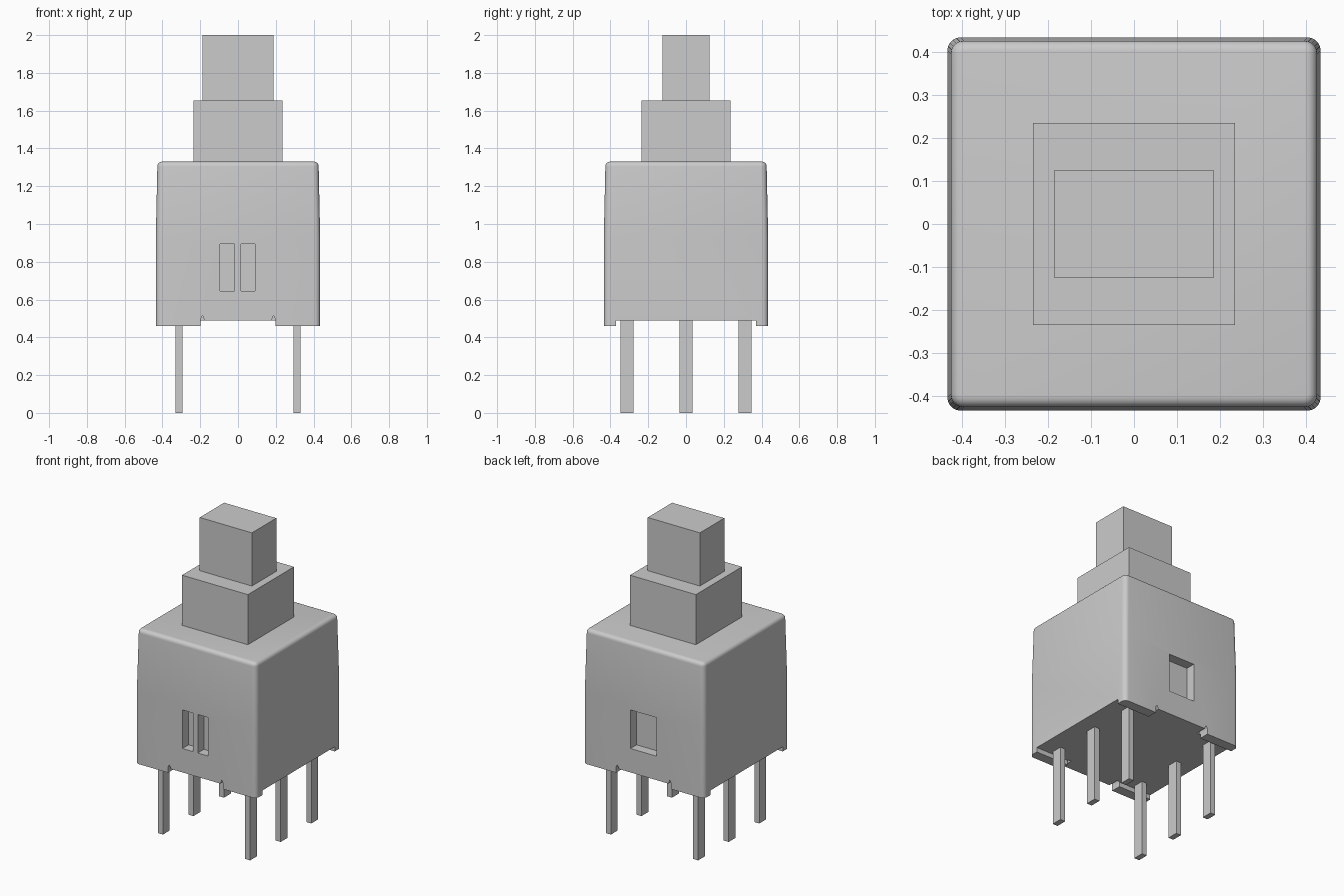
import bpy, bmesh, math

if "Cube" in bpy.data.objects:
    bpy.data.objects.remove(bpy.data.objects["Cube"])


def make_object(name, bm):
    bmesh.ops.recalc_face_normals(bm, faces=bm.faces)
    mesh = bpy.data.meshes.new(name)
    bm.to_mesh(mesh)
    bm.free()
    ob = bpy.data.objects.new(name, mesh)
    bpy.context.collection.objects.link(ob)
    return ob


def prism(name, profile, y0, y1):
    """Extrude an (x, z) outline from y0 to y1."""
    bm = bmesh.new()
    face = bm.faces.new([bm.verts.new((x, y0, z)) for x, z in profile])
    out = bmesh.ops.extrude_face_region(bm, geom=[face])
    for v in out["geom"]:
        if isinstance(v, bmesh.types.BMVert):
            v.co.y = y1
    return make_object(name, bm)


def box(name, x0, x1, y0, y1, z0, z1):
    return prism(name, [(x0, z0), (x1, z0), (x1, z1), (x0, z1)], y0, y1)


def activate(ob):
    bpy.ops.object.select_all(action='DESELECT')
    ob.select_set(True)
    bpy.context.view_layer.objects.active = ob


def rounded_ring(bm, half, radius, z, steps=5):
    ring = []
    for q in range(4):
        mid = math.radians(45 + 90 * q)
        cx = math.copysign(half - radius, math.cos(mid))
        cy = math.copysign(half - radius, math.sin(mid))
        for i in range(steps + 1):
            a = math.radians(90 * q + 90 * i / steps)
            ring.append(bm.verts.new((cx + radius * math.cos(a),
                                      cy + radius * math.sin(a), z)))
    return ring


# Housing: straight below, slightly tapered above, rounded top rim
R, TOP, HALF_TOP = 0.03, 1.33, 0.427
levels = [(0.435, R, 0.46), (0.435, R, 0.93)]
for i in range(6):
    a = math.radians(90 * i / 5)
    inset = 0.025 * (1 - math.cos(a))
    levels.append((HALF_TOP - inset, R - inset, TOP - 0.025 + 0.025 * math.sin(a)))
bm = bmesh.new()
rings = [rounded_ring(bm, *lv) for lv in levels]
for lo, hi in zip(rings, rings[1:]):
    for i in range(len(lo)):
        j = (i + 1) % len(lo)
        bm.faces.new((lo[i], lo[j], hi[j], hi[i]))
bm.faces.new(rings[-1])
bm.faces.new(rings[0][::-1])
housing = make_object("housing", bm)

# Cutters: underside recess, foot gaps with relief nicks, side windows
gap = [(-0.198, 0.4), (-0.198, 0.497), (-0.188, 0.515), (-0.177, 0.49)]
gap += [(-x, z) for x, z in reversed(gap)]
cutters = [
    box("underside_cutter", -0.6, 0.6, -0.37, 0.37, 0.4, 0.49),
    prism("front_gap_cutter", gap, -0.6, -0.365),
    prism("back_gap_cutter", gap, 0.365, 0.6),
    box("left_slot_cutter", -0.094, -0.019, -0.6, -0.372, 0.645, 0.895),
    box("right_slot_cutter", 0.016, 0.091, -0.6, -0.372, 0.645, 0.895),
    box("back_window_cutter", -0.094, 0.094, 0.372, 0.6, 0.645, 0.895),
]
activate(housing)
for c in cutters:
    mod = housing.modifiers.new(c.name, 'BOOLEAN')
    mod.object = c
    mod.operation = 'DIFFERENCE'
    mod.solver = 'EXACT'
    bpy.ops.object.modifier_apply(modifier=mod.name)
for c in cutters:
    bpy.data.objects.remove(c)
activate(housing)
bpy.ops.object.shade_smooth_by_angle(angle=math.radians(30))

# Plunger: square collar and rectangular button tip
box("plunger_collar", -0.236, 0.236, -0.236, 0.236, TOP, 1.655)
box("plunger_tip", -0.187, 0.187, -0.125, 0.125, 1.655, 2.0)

# Two rows of three terminal pins
for side, x in (("left", -0.313), ("right", 0.313)):
    for i, y in enumerate((-0.313, 0, 0.313)):
        box(f"{side}_pin_{i + 1}", x - 0.018, x + 0.018, y - 0.035, y + 0.035, 0, 0.49)
